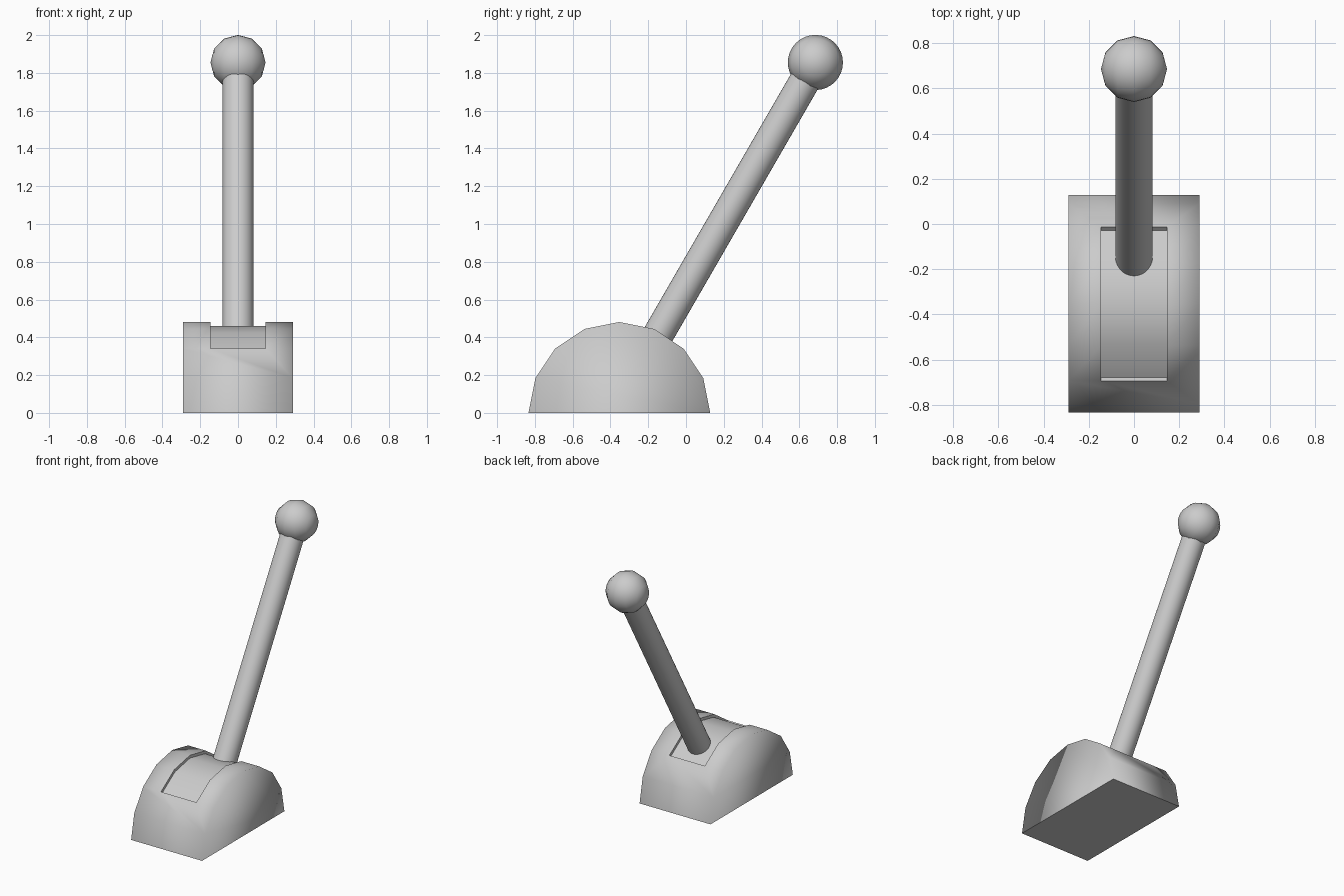
import bpy, bmesh, math
from mathutils import Matrix, Vector

cube = bpy.data.objects.get("Cube")
if cube:
    bpy.data.objects.remove(cube, do_unlink=True)

GREY = (0.6, 0.6, 0.6, 1)
mat = bpy.data.materials.new("light_grey")
mat.use_nodes = True
mat.diffuse_color = GREY
mat.node_tree.nodes["Principled BSDF"].inputs["Base Color"].default_value = GREY

CENTRE_Y, RADIUS, SLOT_RADIUS = -0.353, 0.481, 0.46
HALF_WIDTH, SLOT_HALF = 0.29, 0.145
STEPS = 8
BALL = Vector((0, 0.685, 1.855))


def finish(bm, name):
    bmesh.ops.recalc_face_normals(bm, faces=bm.faces)
    mesh = bpy.data.meshes.new(name)
    bm.to_mesh(mesh)
    bm.free()
    mesh.materials.append(mat)
    obj = bpy.data.objects.new(name, mesh)
    bpy.context.collection.objects.link(obj)
    return obj


# Base: half-round block with a shallow recessed slot over its crown
bm = bmesh.new()
rows = []
for i in range(STEPS + 1):
    a = math.pi * i / STEPS
    y, z = CENTRE_Y - RADIUS * math.cos(a), RADIUS * math.sin(a)
    slotted = 2 <= i <= STEPS - 2
    xs = (-HALF_WIDTH, -SLOT_HALF, SLOT_HALF, HALF_WIDTH) if slotted else (-HALF_WIDTH, HALF_WIDTH)
    rows.append([bm.verts.new((x, y, z)) for x in xs])

slot = []
for a, b in zip(rows, rows[1:]):
    if len(a) == len(b) == 4:
        for k in range(3):
            face = bm.faces.new((a[k], a[k + 1], b[k + 1], b[k]))
            if k == 1:
                slot.append(face)
    else:
        bm.faces.new(a + b[::-1])
bm.faces.new([r[0] for r in rows])
bm.faces.new([r[-1] for r in rows])
floor = bm.faces.new((rows[0][0], rows[0][-1], rows[-1][-1], rows[-1][0]))
bmesh.ops.recalc_face_normals(bm, faces=bm.faces)

# Sink the slot towards the pivot
walls = bmesh.ops.inset_region(bm, faces=slot, thickness=0, depth=0)["faces"]
shrink = SLOT_RADIUS / RADIUS
bmesh.ops.scale(bm, vec=(1, shrink, shrink), verts=list({v for f in slot for v in f.verts}),
                space=Matrix.Translation((0, -CENTRE_Y, 0)))
for f in bm.faces:
    f.smooth = True
for f in walls + [floor]:
    for e in f.edges:
        e.smooth = False
finish(bm, "base")

# Lever rod: leans back from the slot into the knob
start = Vector((0, CENTRE_Y + 0.14, 0.30))
axis = BALL - start
bm = bmesh.new()
bmesh.ops.create_cone(bm, cap_ends=True, segments=32, radius1=0.082, radius2=0.082, depth=axis.length)
turn = Vector((0, 0, 1)).rotation_difference(axis).to_matrix().to_4x4()
bmesh.ops.transform(bm, matrix=Matrix.Translation((start + BALL) / 2) @ turn, verts=bm.verts)
for f in bm.faces:
    f.smooth = len(f.verts) == 4
finish(bm, "lever_rod")

# Knob: ball with its poles to the sides
bm = bmesh.new()
bmesh.ops.create_uvsphere(bm, u_segments=32, v_segments=6, radius=0.146)
bmesh.ops.transform(bm, matrix=Matrix.Translation(BALL) @ Matrix.Rotation(math.pi / 2, 4, 'Y'), verts=bm.verts)
for f in bm.faces:
    f.smooth = True
finish(bm, "lever_knob")
